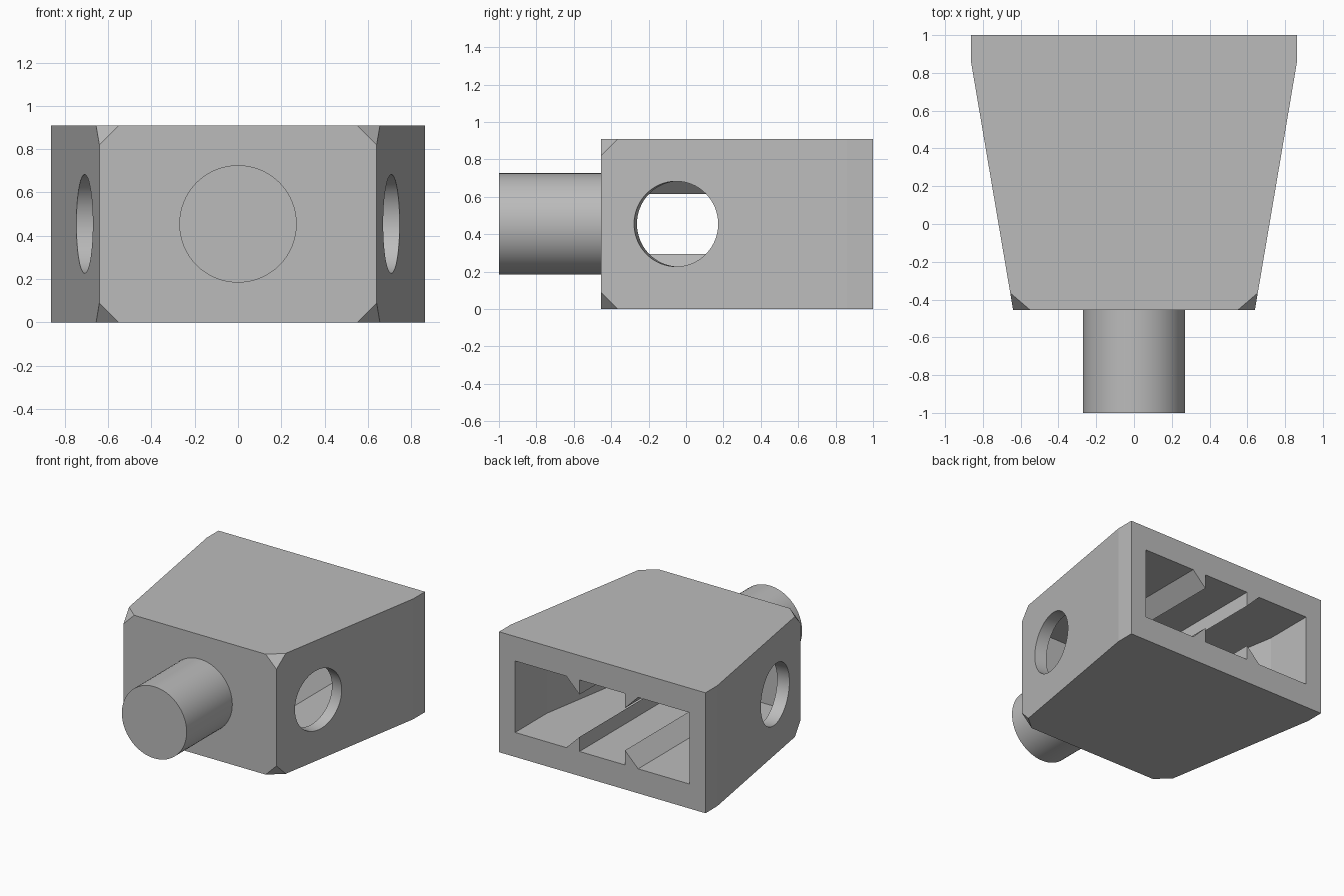
import bpy, bmesh, math
from mathutils import Vector, Matrix

if "Cube" in bpy.data.objects:
    bpy.data.objects.remove(bpy.data.objects["Cube"])

H, MID = 0.91, 0.455            # body height and centre line
FRONT, BEND, BACK = -0.455, 0.86, 1.0
WF, WB = 0.64, 0.863            # half widths, front and back
CH = 0.09                       # corner cut
SLOPE = (WB - WF) / (BEND - FRONT)

grey = bpy.data.materials.new("plain grey")
grey.diffuse_color = (0.5, 0.5, 0.5, 1)
grey.use_nodes = True
grey.node_tree.nodes["Principled BSDF"].inputs["Base Color"].default_value = grey.diffuse_color


def make_object(name, bm):
    bmesh.ops.recalc_face_normals(bm, faces=bm.faces)
    mesh = bpy.data.meshes.new(name)
    bm.to_mesh(mesh)
    bm.free()
    mesh.materials.append(grey)
    ob = bpy.data.objects.new(name, mesh)
    bpy.context.collection.objects.link(ob)
    return ob


def prism(name, points, offset):
    """Extrude a closed polygon along an offset."""
    bm = bmesh.new()
    face = bm.faces.new([bm.verts.new(p) for p in points])
    out = bmesh.ops.extrude_face_region(bm, geom=[face])
    verts = [v for v in out["geom"] if isinstance(v, bmesh.types.BMVert)]
    bmesh.ops.translate(bm, verts=verts, vec=offset)
    return make_object(name, bm)


def cylinder(name, centre, axis, radius, length):
    bm = bmesh.new()
    rot = Vector(axis).to_track_quat('Z', 'Y').to_matrix().to_4x4()
    bmesh.ops.create_cone(bm, cap_ends=True, segments=64, radius1=radius, radius2=radius,
                          depth=length, matrix=Matrix.Translation(centre) @ rot)
    return make_object(name, bm)


def cut(target, cutter):
    mod = target.modifiers.new("cut", 'BOOLEAN')
    mod.operation, mod.solver, mod.object = 'DIFFERENCE', 'EXACT', cutter
    bpy.ops.object.select_all(action='DESELECT')
    bpy.context.view_layer.objects.active = target
    target.select_set(True)
    bpy.ops.object.modifier_apply(modifier=mod.name)
    bpy.data.objects.remove(cutter)


def smooth(ob):
    bpy.ops.object.select_all(action='DESELECT')
    bpy.context.view_layer.objects.active = ob
    ob.select_set(True)
    bpy.ops.object.shade_smooth_by_angle(angle=math.radians(8))


# Tapered body with the four front corners cut off
bm = bmesh.new()
for s in (-1, 1):
    for z, inward in ((0, 1), (H, -1)):
        for p in ((s * WB, BACK, z), (s * WB, BEND, z),
                  (s * (WF + CH * SLOPE), FRONT + CH, z),
                  (s * (WF - CH), FRONT, z), (s * WF, FRONT, z + inward * CH)):
            bm.verts.new(p)
bmesh.ops.convex_hull(bm, input=bm.verts)
bmesh.ops.dissolve_limit(bm, angle_limit=0.01, verts=bm.verts, edges=bm.edges)
body = make_object("body", bm)

# Pocket open at the back, leaving pointed ribs on its floor and ceiling
z0, z1, rib = 0.185, 0.725, 0.11
y_in, y_bend, x_in = FRONT + CH, 0.62, 0.728
x_front = x_in - SLOPE * (y_bend - y_in)
half = [(x_front, y_in), (x_in, y_bend), (x_in, BACK + 0.1)]
plan = half + [(-x, y) for x, y in reversed(half)]
pocket = prism("pocket_cutter", [(x, y, z0) for x, y in plan], (0, 0, z1 - z0))
for s in (-1, 1):
    for z, up in ((z0, 1), (z1, -1)):
        section = [(0.30, 0), (0.19, rib), (0.19, -0.05), (0.30, -0.05)]
        cut(pocket, prism("rib", [(s * x, -0.6, z + up * h) for x, h in section], (0, 2, 0)))
cut(body, pocket)

# Round holes square to each sloping side wall
for s in (-1, 1):
    y = -0.053
    x = WB - SLOPE * (BEND - y)
    cut(body, cylinder("hole_cutter", (s * x, y, MID), (s, -SLOPE, 0), 0.228, 0.36))
smooth(body)

# Round peg on the front
peg = cylinder("front_peg", (0, (FRONT - 1) / 2, MID), (0, 1, 0), 0.271, FRONT + 1)
smooth(peg)
